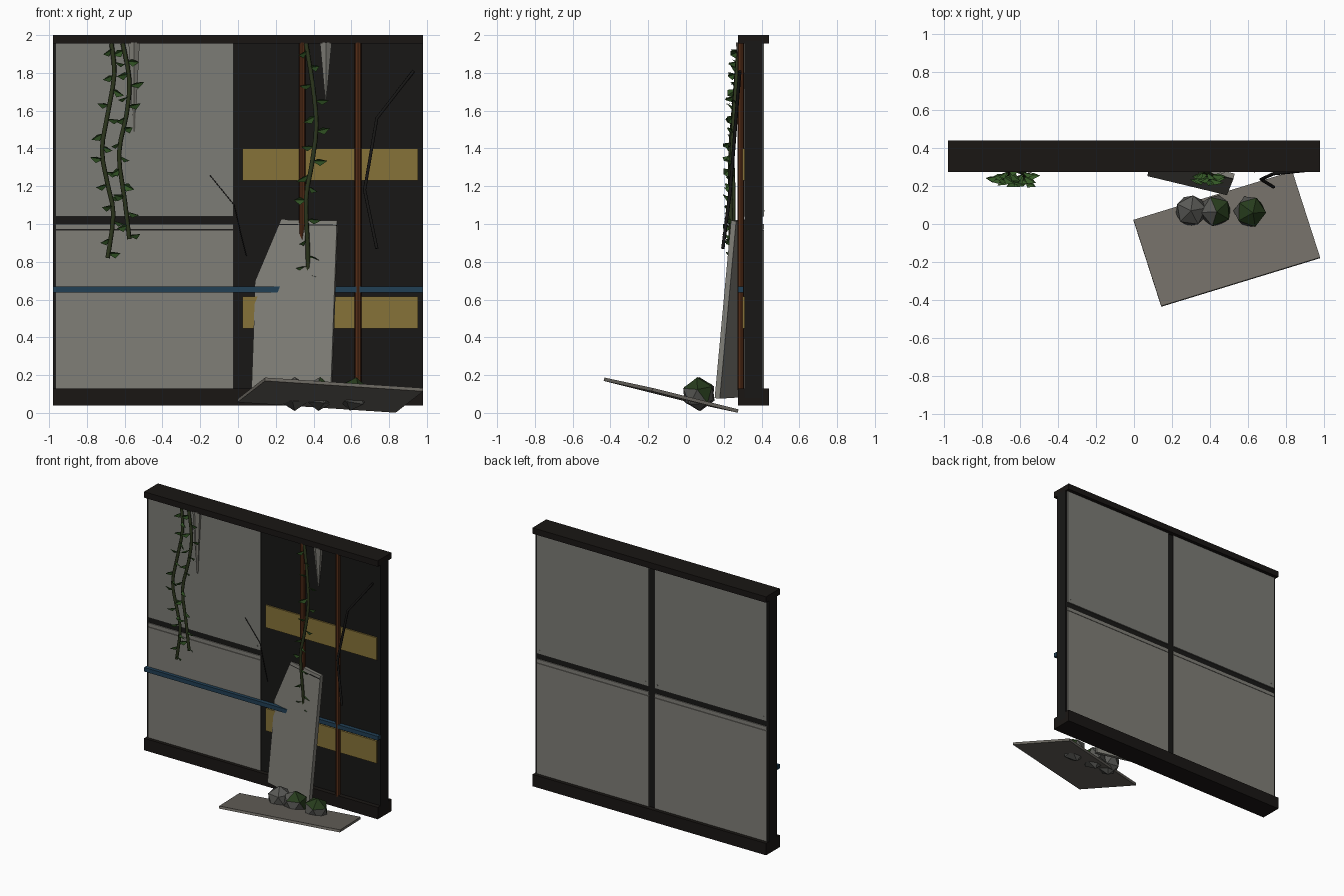
import bpy, bmesh, math, random
from mathutils import Vector, Matrix, Euler

if "Cube" in bpy.data.objects:
    bpy.data.objects.remove(bpy.data.objects["Cube"])

random.seed(4)


def material(name, rgb):
    m = bpy.data.materials.new(name)
    m.diffuse_color = (*rgb, 1)
    m.use_nodes = True
    m.node_tree.nodes["Principled BSDF"].inputs["Base Color"].default_value = m.diffuse_color
    return m


DARK = material("dark_metal", (0.009, 0.0085, 0.008))
RAIL = material("rail_metal", (0.010, 0.008, 0.007))
PANEL = material("panel_grey", (0.20, 0.20, 0.18))
LOWER = material("lower_panel_grey", (0.215, 0.21, 0.185))
FLOOR = material("dusty_panel", (0.16, 0.148, 0.128))
YELLOW = material("insulation_yellow", (0.24, 0.17, 0.04))
BLUE = material("pipe_blue", (0.015, 0.05, 0.09))
RUST = material("pipe_rust", (0.09, 0.026, 0.009))
STEM = material("vine_stem", (0.025, 0.036, 0.012))
LEAF = material("leaf_green", (0.035, 0.10, 0.02))
MOSS = material("moss_green", (0.02, 0.045, 0.012))
ROCK = material("rock_grey", (0.10, 0.10, 0.092))


def finish(name, bm, *mats):
    me = bpy.data.meshes.new(name)
    bm.to_mesh(me)
    bm.free()
    ob = bpy.data.objects.new(name, me)
    bpy.context.collection.objects.link(ob)
    for m in mats:
        me.materials.append(m)
    return ob


def box(name, lo, hi, mat):
    lo, hi = Vector(lo), Vector(hi)
    bm = bmesh.new()
    bmesh.ops.create_cube(bm, size=1, matrix=Matrix.Translation((lo + hi) / 2)
                          @ Matrix.Diagonal((*(hi - lo), 1)))
    return finish(name, bm, mat)


def slab(name, center, size, degrees, mat, offset=(0, 0, 0)):
    ob = box(name, [o - s / 2 for o, s in zip(offset, size)],
             [o + s / 2 for o, s in zip(offset, size)], mat)
    ob.location = center
    ob.rotation_euler = [math.radians(d) for d in degrees]
    return ob


def rod(name, a, b, r1, r2, mat, sides=6):
    a, b = Vector(a), Vector(b)
    bm = bmesh.new()
    rot = (b - a).to_track_quat('Z', 'Y').to_matrix().to_4x4()
    bmesh.ops.create_cone(bm, cap_ends=True, segments=sides, radius1=r1, radius2=r2,
                          depth=(b - a).length,
                          matrix=Matrix.Translation((a + b) / 2) @ rot)
    return finish(name, bm, mat)


def tube(name, pts, radius, mat):
    cu = bpy.data.curves.new(name, 'CURVE')
    cu.dimensions = '3D'
    cu.bevel_depth, cu.bevel_resolution, cu.use_fill_caps = radius, 1, True
    sp = cu.splines.new('POLY')
    sp.points.add(len(pts) - 1)
    for p, co in zip(sp.points, pts):
        p.co = (*co, 1)
    cu.materials.append(mat)
    ob = bpy.data.objects.new(name, cu)
    bpy.context.collection.objects.link(ob)
    bpy.ops.object.select_all(action='DESELECT')
    ob.select_set(True)
    bpy.context.view_layer.objects.active = ob
    bpy.ops.object.convert(target='MESH')


# Wall core and rails
box("wall_core", (-0.98, 0.309, 0.08), (0.98, 0.405, 1.97), DARK)
box("top_rail", (-0.98, 0.275, 1.955), (0.98, 0.44, 2.0), RAIL)
box("bottom_rail", (-0.98, 0.275, 0.04), (0.98, 0.44, 0.13), RAIL)

# Cladding panels: the front right pair has come off
for side, face in ((-1, "front"), (-1, "back"), (1, "back")):
    tag = f"{face}_{'left' if side < 0 else 'right'}"
    x0, x1 = sorted((side * 0.024, side * 0.965))
    y0, y1 = (0.301, 0.32) if face == "front" else (0.395, 0.413)
    box("upper_panel_" + tag, (x0, y0, 1.04), (x1, y1, 1.957), PANEL)
    box("lower_panel_" + tag, (x0, y0, 0.12), (x1, y1, 0.968), LOWER)
    box("panel_lip_" + tag, (x0, y0, 0.971), (x1, y1, 1.0), LOWER)
    yr = y0 if face == "front" else y1
    for i, x in enumerate((x0 + 0.025, x1 - 0.025)):
        rod(f"rivet_{tag}_{i}", (x, yr - 0.002, 1.07), (x, yr + 0.002, 1.07),
            0.005, 0.005, PANEL)

# Exposed insulation strips and pipes
for i, z in enumerate((0.447, 1.23)):
    box(f"insulation_{i}", (0.023, 0.298, z), (0.953, 0.32, z + 0.17), YELLOW)
for i, x in enumerate((0.34, 0.635)):
    rod(f"rust_pipe_{i}", (x, 0.29, 0.12), (x, 0.29, 1.96), 0.018, 0.018, RUST, 8)
box("blue_pipe", (-0.98, 0.275, 0.637), (0.98, 0.305, 0.668), BLUE)

# Fallen panels: one leaning on the wall, one on the ground
lean = ((0.300, 0.259, 0.55), (-5.6, 0.8, -13.5))
slab("leaning_panel", lean[0], (0.432, 0.028, 0.945), lean[1], LOWER)
slab("leaning_panel_groove", lean[0], (0.432, 0.002, 0.005), lean[1], DARK, (0, -0.0138, 0.447))
slab("ground_panel", (0.489, -0.079, 0.094), (0.877, 0.49, 0.018), (-13.4, 3.6, 17), FLOOR)

# Rubble with moss on top
for i, (x, y, turn, moss) in enumerate(((0.3, 0.07, 10, 0.97), (0.43, 0.07, 40, 0.6),
                                        (0.61, 0.065, 70, 0.45))):
    bm = bmesh.new()
    bmesh.ops.create_icosphere(bm, subdivisions=1, radius=0.09,
                               matrix=Matrix.Translation((x, y, 0.1))
                               @ Euler((0.1 * i, 0, math.radians(turn))).to_matrix().to_4x4())
    for f in bm.faces:
        f.material_index = int(f.normal.dot(Vector((0.5, 0, 0.87))) > moss)
    finish(f"rock_{i}", bm, ROCK, MOSS)

# Hanging spikes under the top rail
rod("spike_left", (-0.55, 0.3, 1.96), (-0.55, 0.298, 1.49), 0.034, 0.006, LOWER, 6)
rod("spike_right", (0.465, 0.3, 1.96), (0.465, 0.298, 1.66), 0.036, 0.004, LOWER, 6)

# Loose cables
tube("thick_cable", [(0.93, 0.285, 1.81), (0.735, 0.265, 1.56), (0.67, 0.235, 1.18),
                     (0.735, 0.195, 0.87)], 0.009, DARK)
tube("thin_cable", [(-0.15, 0.298, 1.26), (-0.02, 0.294, 1.10), (0.01, 0.292, 0.97),
                    (0.045, 0.29, 0.83)], 0.0025, DARK)


def smooth_path(pts, steps=3):
    """Catmull-Rom points through the given ones."""
    p = [Vector(q) for q in pts]
    p = [p[0]] + p + [p[-1]]
    out = []
    for a, b, c, d in zip(p, p[1:], p[2:], p[3:]):
        for s in range(steps):
            t = s / steps
            out.append(b + 0.5 * t * (c - a + t * (2 * a - 5 * b + 4 * c - d
                                                   + t * (3 * (b - c) + d - a))))
    return out + [p[-1]]


def vine(name, pts):
    pts = smooth_path(pts)
    tube(name + "_stem", pts, 0.012, STEM)
    bm = bmesh.new()
    count = 16
    for i in range(count):
        t = (i + 0.7) / count * (len(pts) - 1)
        k = min(int(t), len(pts) - 2)
        base = pts[k].lerp(pts[k + 1], t - k)
        side = 1 if i % 2 else -1
        out = Vector((side, random.uniform(-0.9, 0.0), random.uniform(-0.6, 0.3))).normalized()
        across = out.cross(Vector((0, 0.7, random.uniform(0.3, 1)))).normalized()
        fold = out.cross(across) * 0.012
        size = random.uniform(0.06, 0.085)
        mid = base + out * size * 0.5
        b, tip, l, r = [bm.verts.new(v) for v in (
            base, base + out * size, mid + across * 0.024 + fold, mid - across * 0.024 + fold)]
        bm.faces.new((b, l, tip))
        bm.faces.new((b, tip, r))
    finish(name + "_leaves", bm, LEAF)


# Vines with folded leaves
vine("vine_left", [(-0.67, 0.28, 1.955), (-0.655, 0.27, 1.79), (-0.69, 0.255, 1.58),
                   (-0.72, 0.245, 1.39), (-0.69, 0.25, 1.21), (-0.66, 0.25, 1.05),
                   (-0.69, 0.25, 0.82)])
vine("vine_middle", [(-0.61, 0.28, 1.955), (-0.575, 0.265, 1.76), (-0.59, 0.25, 1.58),
                     (-0.63, 0.235, 1.37), (-0.60, 0.235, 1.13), (-0.575, 0.235, 0.92)])
vine("vine_right", [(0.36, 0.28, 1.955), (0.395, 0.265, 1.74), (0.415, 0.25, 1.52),
                    (0.39, 0.24, 1.31), (0.36, 0.235, 1.13), (0.37, 0.248, 0.86),
                    (0.37, 0.265, 0.72)])
